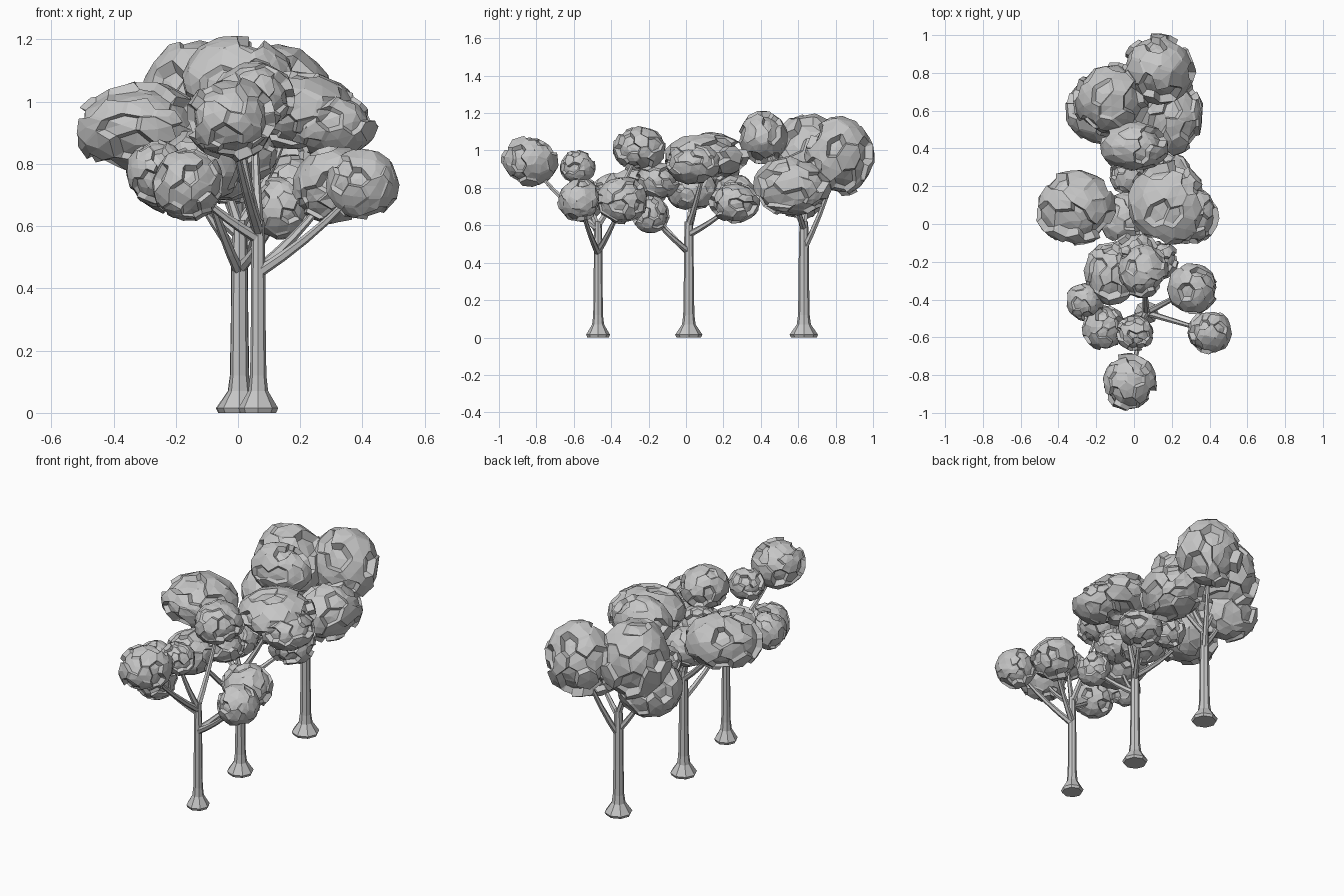
import bpy, bmesh, math, random
from mathutils import Vector, Euler

cube = bpy.data.objects.get("Cube")
if cube:
    bpy.data.objects.remove(cube, do_unlink=True)
random.seed(11)

# One plain grey for everything
grey = bpy.data.materials.new("plain_grey")
grey.use_nodes = True
grey.diffuse_color = (0.57, 0.57, 0.57, 1)
shader = next(n for n in grey.node_tree.nodes if n.type == 'BSDF_PRINCIPLED')
shader.inputs["Base Color"].default_value = (0.57, 0.57, 0.57, 1)
shader.inputs["Roughness"].default_value = 0.9


def add_object(name, bm):
    bmesh.ops.recalc_face_normals(bm, faces=bm.faces)
    mesh = bpy.data.meshes.new(name)
    bm.to_mesh(mesh)
    bm.free()
    mesh.materials.append(grey)
    obj = bpy.data.objects.new(name, mesh)
    bpy.context.collection.objects.link(obj)


def tube(name, points, radii, sides=8):
    """Loft rings of the given radii along a path and cap the ends."""
    bm = bmesh.new()
    points = [Vector(p) for p in points]
    rings = []
    for i, (p, r) in enumerate(zip(points, radii)):
        along = points[min(i + 1, len(points) - 1)] - points[max(i - 1, 0)]
        turn = Vector((0, 0, 1)).rotation_difference(along.normalized())
        angles = [math.tau * k / sides for k in range(sides)]
        rings.append([bm.verts.new(p + turn @ Vector((r * math.cos(a), r * math.sin(a), 0)))
                      for a in angles])
    for low, high in zip(rings, rings[1:]):
        for k in range(sides):
            n = (k + 1) % sides
            bm.faces.new((low[k], low[n], high[n], high[k]))
    bm.faces.new(rings[0])
    bm.faces.new(rings[-1])
    add_object(name, bm)


def clump(name, center, size):
    """Ellipsoid of chunky leaf plates, each set at its own depth."""
    ball = bmesh.new()
    bmesh.ops.create_icosphere(ball, subdivisions=2, radius=1)
    spin = Euler([random.uniform(0, math.tau) for _ in range(3)]).to_matrix()
    for v in ball.verts:
        jitter = Vector([random.uniform(-0.24, 0.24) for _ in range(3)])
        v.co = (spin @ v.co + jitter).normalized()
    bm = bmesh.new()
    corner = {}
    # Each ball vertex becomes a plate whose corners lie near the face centres
    for v in ball.verts:
        depth = random.choice((0.82, 0.92, 1.0, 1.02, 1.04))
        for f in v.link_faces:
            mid = f.calc_center_median().normalized()
            d = mid.lerp(v.co, 0.12) * (depth + random.uniform(-0.03, 0.03))
            corner[v, f] = bm.verts.new([c + s * u for c, s, u in zip(center, size, d)])
    for v in ball.verts:
        f = v.link_faces[0]
        around = []
        while f not in around:
            around.append(f)
            edge = next(lp for lp in f.loops if lp.vert == v).link_loop_prev.edge
            f = next(g for g in edge.link_faces if g != f)
        hub = sum((corner[v, g].co for g in around), Vector()) / len(around)
        out = Vector([s * u for s, u in zip(size, v.co)])
        tip = bm.verts.new(hub + out * 0.03)
        for a, b in zip(around, around[1:] + around[:1]):
            bm.faces.new((corner[v, a], corner[v, b], tip))
    # Walls between neighbouring plates
    for e in ball.edges:
        (p, q), (f, g) = e.verts, e.link_faces
        bm.faces.new((corner[p, f], corner[p, g], corner[q, g], corner[q, f]))
    for f in ball.faces:
        bm.faces.new([corner[v, f] for v in f.verts])
    ball.free()
    add_object(name, bm)


def branch(name, start, end, r):
    # Leave the trunk at a slant, then bend upward into the leaves
    a, c = Vector(start), Vector(end)
    b = a.lerp(c, 0.6)
    b.z -= 0.15 * (c.z - a.z)
    ts = [i / 5 for i in range(6)]
    path = [a * (1 - t) ** 2 + b * 2 * t * (1 - t) + c * t * t for t in ts]
    tube(name, path, [r * (1 - 0.55 * t) for t in ts], 6)


# Leaf clumps: centre, half sizes, height of the fork that carries it (0: none)
FRONT_LEAVES = [
    ((0.31, -0.34, 0.73), (0.13, 0.135, 0.125), 0.46),
    ((0.4, -0.57, 0.735), (0.115, 0.115, 0.115), 0.45),
    ((-0.025, -0.84, 0.945), (0.145, 0.155, 0.135), 0.58),
    ((0.005, -0.58, 0.91), (0.1, 0.095, 0.095), 0.59),
    ((-0.26, -0.41, 0.77), (0.1, 0.1, 0.105), 0),
    ((-0.16, -0.55, 0.735), (0.115, 0.12, 0.115), 0.56),
    ((0.05, -0.25, 1.01), (0.13, 0.14, 0.12), 0.6)]
MIDDLE_LEAVES = [
    ((-0.31, 0.09, 0.915), (0.21, 0.2, 0.15), 0.57),
    ((0.18, 0.11, 0.97), (0.21, 0.22, 0.125), 0.6),
    ((0.3, 0.04, 0.93), (0.145, 0.15, 0.11), 0),
    ((-0.05, 0.03, 0.79), (0.13, 0.14, 0.11), 0.6),
    ((-0.12, -0.26, 0.8), (0.14, 0.17, 0.12), 0.45),
    ((0.01, -0.15, 0.84), (0.12, 0.12, 0.1), 0),
    ((0.14, -0.19, 0.66), (0.095, 0.1, 0.1), 0.46),
    ((0.17, 0.26, 0.72), (0.13, 0.135, 0.11), 0.55),
    ((-0.03, 0.26, 0.77), (0.1, 0.11, 0.1), 0)]
REAR_LEAVES = [
    ((0.13, 0.82, 0.97), (0.19, 0.18, 0.21), 0.47),
    ((-0.12, 0.66, 0.97), (0.2, 0.2, 0.23), 0.6),
    ((0.2, 0.57, 0.81), (0.165, 0.21, 0.16), 0.58),
    ((0, 0.41, 1.07), (0.18, 0.13, 0.14), 0.6),
    ((-0.18, 0.6, 0.8), (0.18, 0.17, 0.17), 0.5)]

# Trunks with flared feet
PROFILE = [(0, 0.9), (0.015, 1), (0.07, 0.5), (0.12, 0.41),
           (0.3, 0.37), (0.5, 0.35), (0.62, 0.3)]
TREES = [("front", 0.065, -0.47, 0.064, FRONT_LEAVES),
         ("middle", 0.005, 0.015, 0.073, MIDDLE_LEAVES),
         ("rear", 0.005, 0.63, 0.076, REAR_LEAVES)]

for tree, x, y, foot, leaves in TREES:
    tube(tree + "_trunk", [(x, y, z) for z, r in PROFILE], [foot * r for z, r in PROFILE])
    for i, (center, size, fork) in enumerate(leaves, 1):
        clump(f"{tree}_leaves_{i}", center, size)
        if fork:
            branch(f"{tree}_branch_{i}", (x, y, fork), center, 0.018)
